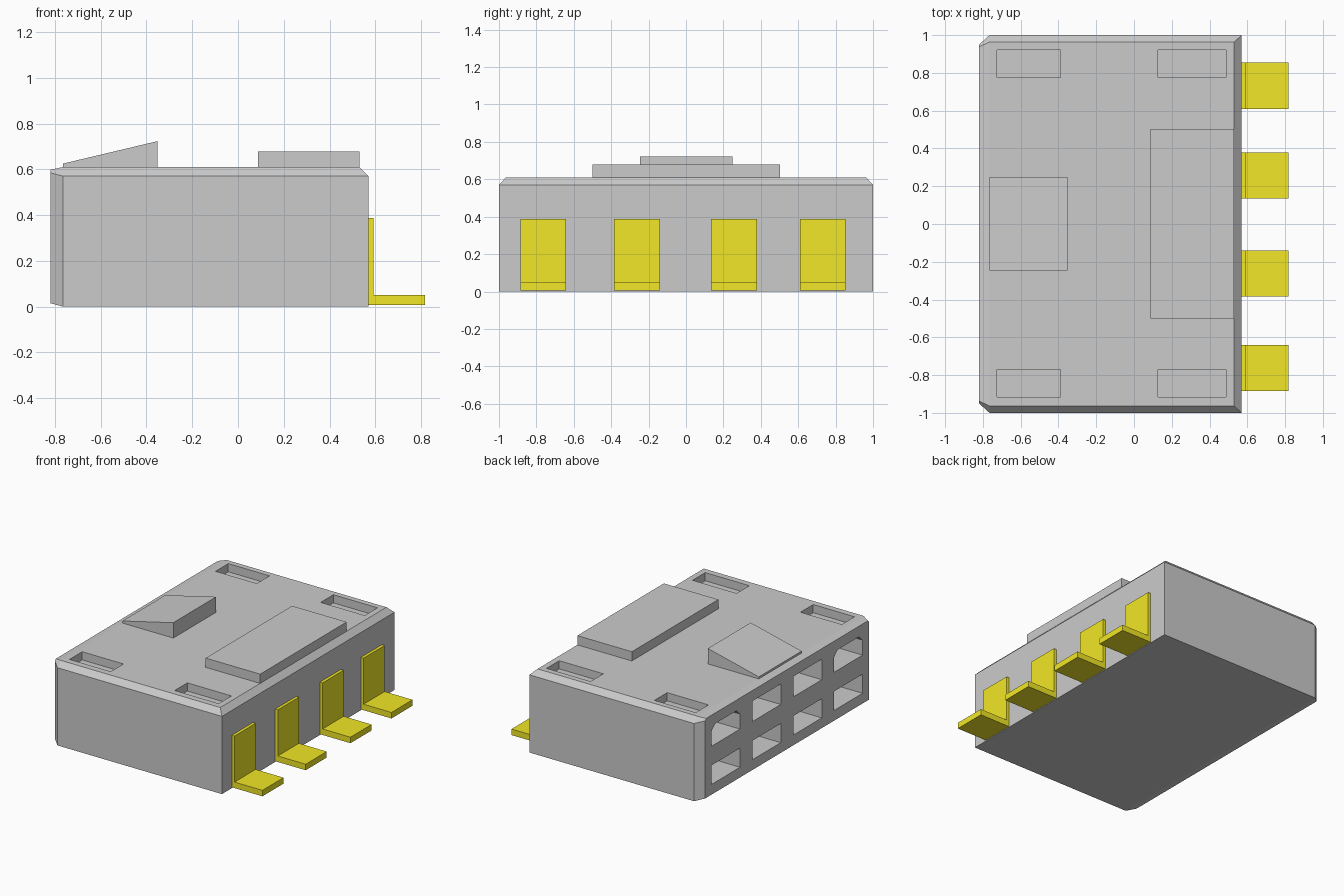
import bpy, bmesh

if "Cube" in bpy.data.objects:
    bpy.data.objects.remove(bpy.data.objects["Cube"])

def make(name, bm, mat=None):
    bmesh.ops.remove_doubles(bm, verts=bm.verts, dist=1e-4)
    bmesh.ops.recalc_face_normals(bm, faces=bm.faces)
    me = bpy.data.meshes.new(name)
    bm.to_mesh(me)
    bm.free()
    ob = bpy.data.objects.new(name, me)
    bpy.context.collection.objects.link(ob)
    if mat:
        me.materials.append(mat)
    return ob

def loft(bm, rings):
    """Skin a list of equal-length point rings and cap both ends."""
    rows = [[bm.verts.new(p) for p in r] for r in rings]
    n = len(rows[0])
    for a, b in zip(rows, rows[1:]):
        for i in range(n):
            j = (i + 1) % n
            bm.faces.new((a[i], a[j], b[j], b[i]))
    bm.faces.new(rows[0][::-1])
    bm.faces.new(rows[-1])

def extrude_x(bm, yz, x0, x1):
    loft(bm, [[(x, y, z) for y, z in yz] for x in (x0, x1)])

def extrude_y(bm, xz, y0, y1):
    loft(bm, [[(x, y, z) for x, z in xz] for y in (y0, y1)])

# Housing: cross-sections along x give the top bevels and tapered mating face
def section(x, h, z0, zs, zt, inset):
    t = h - inset
    return [(x, -h, z0), (x, h, z0), (x, h, zs), (x, t, zt), (x, -t, zt), (x, -h, zs)]

bm = bmesh.new()
loft(bm, [section(-0.82, 0.95, 0.015, 0.585, 0.598, 0.012),
          section(-0.765, 1.0, 0.0, 0.57, 0.61, 0.037),
          section(0.53, 1.0, 0.0, 0.57, 0.61, 0.037),
          section(0.57, 1.0, 0.0, 0.57, 0.57, 0.0)])
housing = make("housing", bm)

# Cutter: two rows of contact cavities and four shallow top pockets
bm = bmesh.new()
for k, yc in enumerate((-0.71, -0.238, 0.238, 0.71)):
    a, b = yc - 0.165, yc + 0.165
    extrude_x(bm, [(a, 0.09), (b, 0.09), (b, 0.23), (a, 0.23)], -0.9, 0.35)
    c = 0.04 if k in (0, 3) else 0.0
    top = [(b, 0.52 - c), (b - c, 0.52), (a + c, 0.52), (a, 0.52 - c)] if c else [(b, 0.52), (a, 0.52)]
    extrude_x(bm, [(a, 0.37), (b, 0.37)] + top, -0.9, 0.35)
for x0, x1 in ((-0.725, -0.39), (0.128, 0.486)):
    for y0, y1 in ((-0.917, -0.77), (0.775, 0.922)):
        extrude_y(bm, [(x0, 0.55), (x1, 0.55), (x1, 0.7), (x0, 0.7)], y0, y1)
cutter = make("cavity_cutter", bm)
cutter.hide_render = True
cutter.display_type = 'WIRE'
mod = housing.modifiers.new("cavities", 'BOOLEAN')
mod.operation = 'DIFFERENCE'
mod.solver = 'EXACT'
mod.object = cutter

# Latch ramp and raised pad on the top
bm = bmesh.new()
extrude_y(bm, [(-0.765, 0.605), (-0.352, 0.605), (-0.352, 0.723), (-0.765, 0.625)], -0.247, 0.249)
make("latch_ramp", bm)
bm = bmesh.new()
extrude_y(bm, [(0.088, 0.605), (0.53, 0.605), (0.53, 0.678), (0.088, 0.678)], -0.5, 0.502)
make("raised_pad", bm)

# L-shaped solder terminals
gold = bpy.data.materials.new("terminal_yellow")
gold.diffuse_color = (0.88, 0.8, 0.02, 1)
gold.use_nodes = True
gold.node_tree.nodes["Principled BSDF"].inputs["Base Color"].default_value = gold.diffuse_color
profile = [(0.56, 0.006), (0.818, 0.006), (0.818, 0.05), (0.592, 0.05), (0.592, 0.388), (0.56, 0.388)]
for i, yc in enumerate((-0.763, -0.262, 0.257, 0.732)):
    bm = bmesh.new()
    extrude_y(bm, profile, yc - 0.122, yc + 0.122)
    make(f"terminal_{i + 1}", bm, gold)
